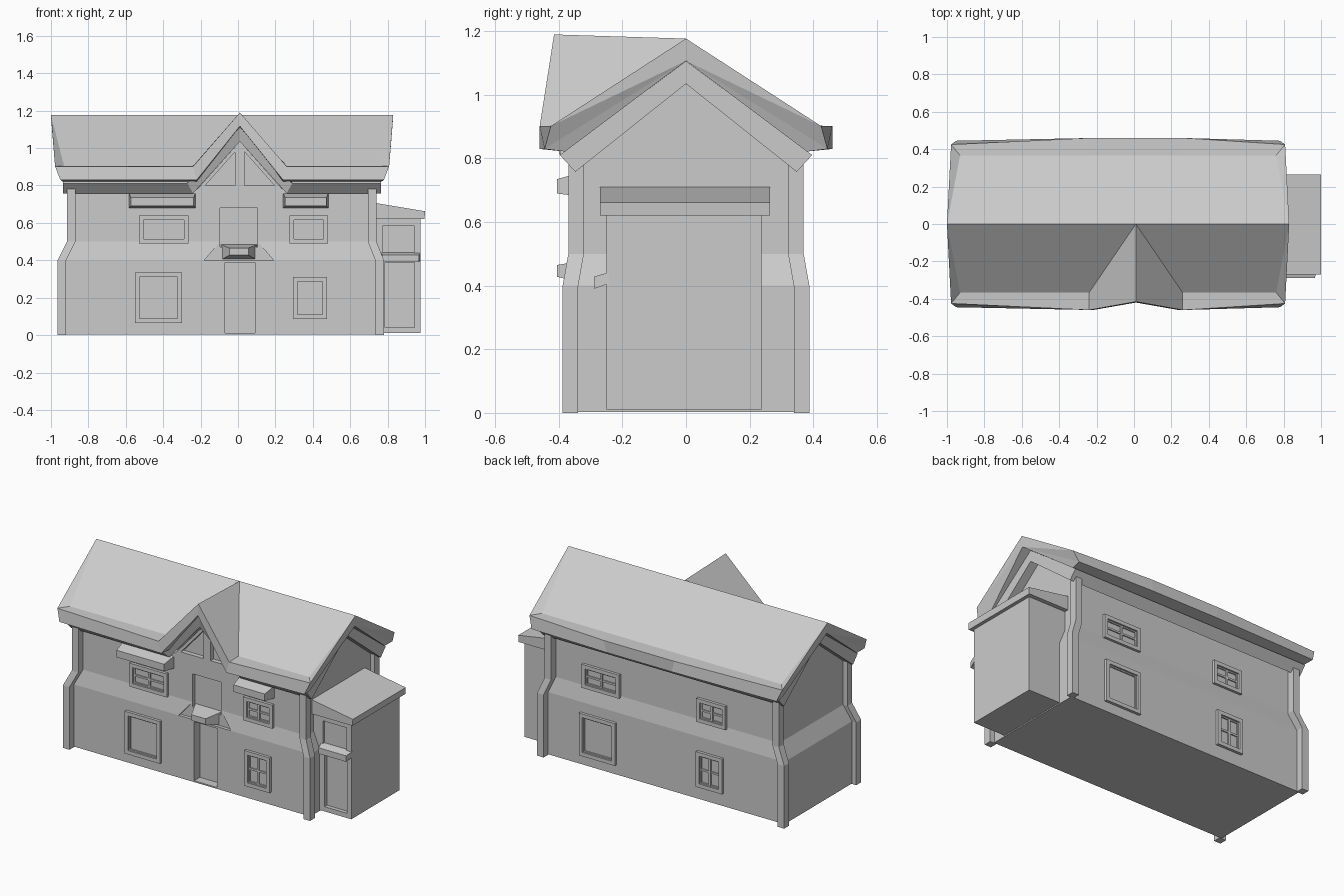
import bpy, bmesh

old = bpy.data.objects.get("Cube")
if old:
    bpy.data.objects.remove(old)

mat = bpy.data.materials.new("plain_grey")
mat.use_nodes = True
GREY = (0.6, 0.6, 0.6, 1)
mat.diffuse_color = GREY
mat.node_tree.nodes["Principled BSDF"].inputs["Base Color"].default_value = GREY


def finish(name, bm):
    bmesh.ops.remove_doubles(bm, verts=bm.verts, dist=0.0005)
    bmesh.ops.recalc_face_normals(bm, faces=bm.faces)
    me = bpy.data.meshes.new(name)
    bm.to_mesh(me)
    bm.free()
    me.materials.append(mat)
    ob = bpy.data.objects.new(name, me)
    bpy.context.collection.objects.link(ob)
    return ob


def loft(name, rings):
    """Closed solid through rings with equal point counts."""
    bm = bmesh.new()
    rows = [[bm.verts.new(p) for p in ring] for ring in rings]
    n = len(rows[0])
    for a, b in zip(rows, rows[1:]):
        for i in range(n):
            j = (i + 1) % n
            bm.faces.new((a[i], a[j], b[j], b[i]))
    bm.faces.new(rows[0])
    bm.faces.new(rows[-1])
    return finish(name, bm)


def prism_y(name, pts, y0, y1):
    return loft(name, [[(x, y, z) for x, z in pts] for y in (y0, y1)])


def prism_x(name, pts, x0, x1, taper=0):
    """Profile in (y, z); outermost points are pulled in by taper at the ends."""
    far = min(y for y, z in pts)
    return loft(name, [[(x + s * taper * (y == far), y, z) for y, z in pts]
                       for x, s in ((x0, 1), (x1, -1))])


def box(name, x0, x1, y0, y1, z0, z1):
    return prism_y(name, [(x0, z0), (x1, z0), (x1, z1), (x0, z1)], y0, y1)


def cut(target, cutter):
    mod = target.modifiers.new("cut", 'BOOLEAN')
    mod.operation = 'DIFFERENCE'
    mod.solver = 'EXACT'
    mod.object = cutter
    bpy.context.view_layer.objects.active = target
    bpy.ops.object.modifier_apply(modifier=mod.name)
    bpy.data.objects.remove(cutter)


def rect(x0, x1, y, z):
    return [(x0, -y, z), (x1, -y, z), (x1, y, z), (x0, y, z)]


# Walls: wide base, sloped band, narrower upper storey, gabled top
LOW, UP = 0.342, 0.322
body = loft("house_walls", [
    rect(-0.935, 0.75, LOW, 0.003), rect(-0.935, 0.75, LOW, 0.4),
    rect(-0.885, 0.71, UP, 0.5), rect(-0.885, 0.71, UP, 0.78),
    rect(-0.885, 0.71, 0.003, 1.033)])
cut(body, prism_y("ledge_cut", [(-0.18, 0.4), (0.19, 0.4), (0.105, 0.5), (-0.095, 0.5)],
                  -0.5, -UP + 0.001))
cut(body, box("door_cut", -0.07, 0.09, -0.5, -0.285, 0.012, 0.388))
cut(body, box("upper_cut", -0.095, 0.105, -0.5, -0.30, 0.47, 0.68))

# Corner posts that follow the wall outline
W = 0.046
for side, lo, hi in (("left", 0.78, 0.74), ("right", -0.965, -0.915)):
    for end, sy in (("front", -1), ("back", 1)):
        rings = []
        for x, y, z in ((lo, 0.388, 0), (lo, 0.388, 0.4), (hi, 0.37, 0.5), (hi, 0.37, 0.79)):
            x2 = x - W if x > 0 else x + W
            y2 = y - W - 0.003
            rings.append([(x, sy * y, z), (x2, sy * y, z), (x2, sy * y2, z), (x, sy * y2, z)])
        loft(f"{end}_{side}_corner_post", rings)


def roof(name, stations):
    """Each station holds upper and lower chains from back eave to front eave."""
    bm = bmesh.new()
    grid = [[[bm.verts.new(p) for p in chain] for chain in st] for st in stations]
    for (ta, ua), (tb, ub) in zip(grid, grid[1:]):
        for i in range(4):
            bm.faces.new((ta[i], ta[i + 1], tb[i + 1], tb[i]))
            bm.faces.new((ua[i], ua[i + 1], ub[i + 1], ub[i]))
        for k in (0, 4):
            bm.faces.new((ta[k], tb[k], ub[k], ua[k]))
    for t, u in (grid[0], grid[-1]):
        for e, b in ((0, 1), (4, 3)):
            bm.faces.new((t[2], t[b], t[e]))
            bm.faces.new((t[2], t[e], u[2]))
            bm.faces.new((u[2], t[e], u[e]))
            bm.faces.new((u[2], u[e], u[b]))
    return finish(name, bm)


def chain(xs, eave, brk, ridge):
    """Symmetric chain; xs are the x of eave, break and ridge."""
    xe, xb, xr = xs
    return [(xe, eave[0], eave[1]), (xb, brk[0], brk[1]), (xr, 0, ridge),
            (xb, -brk[0], brk[1]), (xe, -eave[0], eave[1])]


def gable_mid(x, eave, brk, ridge, peak):
    c = chain((x, x, x), eave, brk, ridge)
    c[3] = c[2]
    c[4] = (x, peak[0], peak[1])
    return c


# Main roof with a cross gable over the entrance
C = 0.01
BR, UB = (0.367, 0.905), (0.38, 0.822)


def end_station(s, mid, half):
    x = lambda d: mid + s * (half - d)
    return (chain((x(0.022), x(0.07), x(0)), (0.425, 0.902), BR, 1.177),
            chain((x(0.05), x(0.06), x(0.005)), (0.445, 0.83), UB, 1.107))


def foot_station(s):
    x, xu = C + s * 0.25, C + s * 0.23
    return (chain((x, x, x), (0.46, 0.902), BR, 1.177),
            chain((xu, xu, xu), (0.46, 0.83), UB, 1.107))


roof("main_roof", [
    end_station(-1, -0.085, 0.915), foot_station(-1),
    (gable_mid(C, (0.46, 0.902), BR, 1.177, (-0.415, 1.19)),
     gable_mid(C, (0.46, 0.83), UB, 1.107, (-0.42, 1.117))),
    foot_station(1), end_station(1, -0.085, 0.915)])

# Thinner roof layer beneath, showing as barge boards and fascia
TE, TB, LE, LB = (0.397, 0.811), (0.38, 0.823), (0.348, 0.758), (0.335, 0.769)


def under_station(x, xl):
    return (chain((x,) * 3, TE, TB, 1.106), chain((xl,) * 3, LE, LB, 1.035))


roof("under_roof", [
    under_station(-0.935, -0.935), under_station(C - 0.28, C - 0.25),
    (gable_mid(C, TE, TB, 1.106, (-0.395, 1.112)),
     gable_mid(C, LE, LB, 1.035, (-0.4, 1.035))),
    under_station(C + 0.28, C + 0.25), under_station(0.765, 0.765)])

# Front gable wall with two recessed triangular panels
gable = prism_y("front_gable_wall", [(C - 0.25, 0.755), (C + 0.25, 0.755), (C, 1.035)],
                -UP - 0.004, -0.02)
for s in (-1, 1):
    cut(gable, prism_y("panel_cut", [(C + s * 0.025, 0.8), (C + s * 0.185, 0.8),
                                     (C + s * 0.025, 0.98)], -0.5, -UP + 0.025))


def window(name, x0, x1, z0, z1, wall, sy, cross):
    """Raised frame with a stepped inner sash and optional glazing bars."""
    def bar(part, a, b, c, d, out):
        box(f"{name}_{part}", a, b, sy * (wall - 0.01), sy * (wall + out), c, d)

    def border(part, a, b, c, d, w, out):
        bar(part + "_sill", a, b, c, c + w, out)
        bar(part + "_head", a, b, d - w, d, out)
        bar(part + "_jamb_a", a, a + w, c + w, d - w, out)
        bar(part + "_jamb_b", b - w, b, c + w, d - w, out)

    border("frame", x0, x1, z0, z1, 0.024, 0.018)
    g = 0.024
    border("sash", x0 + g, x1 - g, z0 + g, z1 - g, 0.008, 0.007)
    if cross:
        xm, zm = (x0 + x1) / 2, (z0 + z1) / 2
        bar("mullion", xm - 0.007, xm + 0.007, z0 + g, z1 - g, 0.008)
        bar("transom", x0 + g, x1 - g, zm - 0.006, zm + 0.006, 0.007)


# Windows on both long walls
window("front_wide_lower", -0.55, -0.30, 0.065, 0.335, LOW, -1, False)
window("front_wide_upper", -0.53, -0.265, 0.49, 0.64, UP, -1, True)
window("front_small_lower", 0.295, 0.475, 0.085, 0.31, LOW, -1, True)
window("front_small_upper", 0.275, 0.48, 0.49, 0.64, UP, -1, True)
window("back_wide_lower", 0.25, 0.505, 0.065, 0.335, LOW, 1, False)
window("back_wide_upper", 0.235, 0.50, 0.49, 0.64, UP, 1, True)
window("back_small_lower", -0.505, -0.32, 0.085, 0.31, LOW, 1, True)
window("back_small_upper", -0.515, -0.31, 0.49, 0.64, UP, 1, True)

# Window awnings and the entrance canopy
AWNING = [(-0.31, 0.762), (-0.406, 0.735), (-0.406, 0.69), (-0.31, 0.678)]
prism_x("wide_window_awning", AWNING, -0.585, -0.225, 0.012)
prism_x("small_window_awning", AWNING, 0.24, 0.485, 0.012)
prism_x("door_canopy", [(-0.29, 0.485), (-0.406, 0.465), (-0.406, 0.428), (-0.29, 0.4)],
        -0.095, 0.105, 0.05)

# Side extension with recessed door and window, lean-to roof and canopy
ext = box("extension_walls", 0.70, 0.975, -0.25, 0.237, 0.01, 0.64)
cut(ext, box("ext_door_cut", 0.785, 0.945, -0.4, -0.225, 0.04, 0.388))
cut(ext, box("ext_window_cut", 0.775, 0.94, -0.4, -0.235, 0.44, 0.585))
prism_y("extension_roof", [(0.70, 0.62), (0.997, 0.62), (1.0, 0.662), (0.70, 0.712)],
        -0.27, 0.264)
prism_x("extension_canopy", [(-0.24, 0.442), (-0.25, 0.44), (-0.29, 0.428), (-0.29, 0.39),
                             (-0.25, 0.404), (-0.24, 0.404)], 0.762, 0.977, 0.01)
